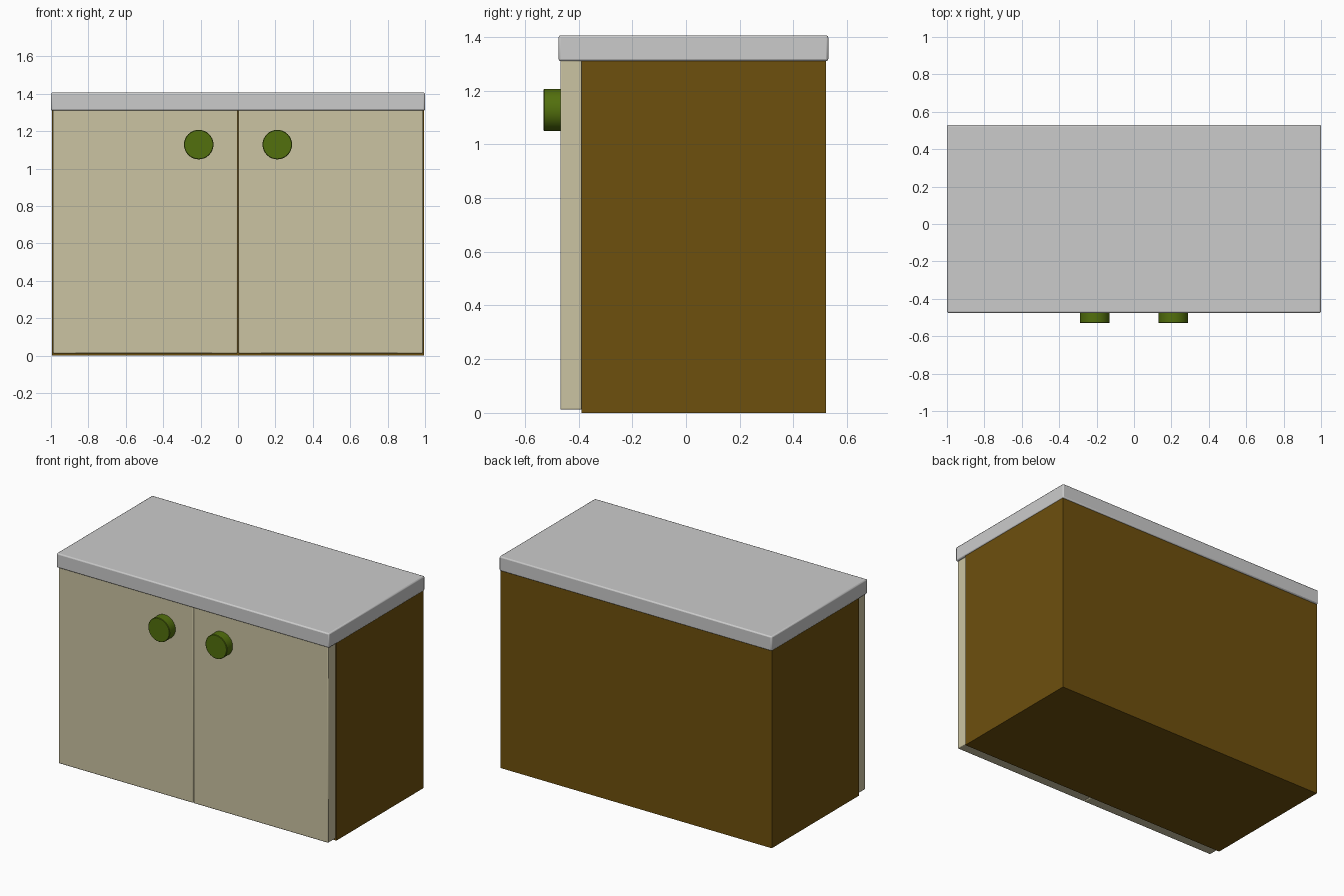
import bpy, math

if "Cube" in bpy.data.objects:
    bpy.data.objects.remove(bpy.data.objects["Cube"])


def material(name, rgb):
    m = bpy.data.materials.new(name)
    m.diffuse_color = (*rgb, 1)
    m.use_nodes = True
    m.node_tree.nodes["Principled BSDF"].inputs["Base Color"].default_value = m.diffuse_color
    return m


def finish(ob, name, mat=None, bevel=0.0, segments=2):
    ob.name = name
    if mat:
        ob.data.materials.append(mat)
    if bevel:
        mod = ob.modifiers.new("soft_edges", "BEVEL")
        mod.width = bevel
        mod.segments = segments
        mod.limit_method = "ANGLE"
    bpy.ops.object.shade_smooth_by_angle(angle=math.radians(40))
    return ob


def box(name, x, y, z, mat=None, bevel=0.0):
    bpy.ops.mesh.primitive_cube_add(size=1)
    ob = bpy.context.object
    ob.location = [(a + b) / 2 for a, b in (x, y, z)]
    ob.scale = [b - a for a, b in (x, y, z)]
    bpy.ops.object.transform_apply(location=False, rotation=False, scale=True)
    return finish(ob, name, mat, bevel)


wood = material("brown_wood", (0.155, 0.08, 0.004))
cream = material("cream_paint", (0.6, 0.55, 0.36))
green = material("green_knob", (0.085, 0.16, 0.004))

# Cabinet body and worktop
box("cabinet_body", (-0.995, 0.995), (-0.39, 0.522), (0, 1.32), wood)
box("worktop", (-1, 1), (-0.475, 0.53), (1.31, 1.406), bevel=0.008)

for side, s in (("left", -1), ("right", 1)):
    # Door panel
    xs = sorted((s * 0.002, s * 0.989))
    box(side + "_door", xs, (-0.468, -0.388), (0.012, 1.312), cream, 0.005)
    # Round knob
    bpy.ops.mesh.primitive_cylinder_add(
        vertices=32, radius=0.079, depth=0.08,
        location=(s * 0.21, -0.49, 1.128), rotation=(math.pi / 2, 0, 0))
    finish(bpy.context.object, side + "_knob", green, 0.003, 1)
